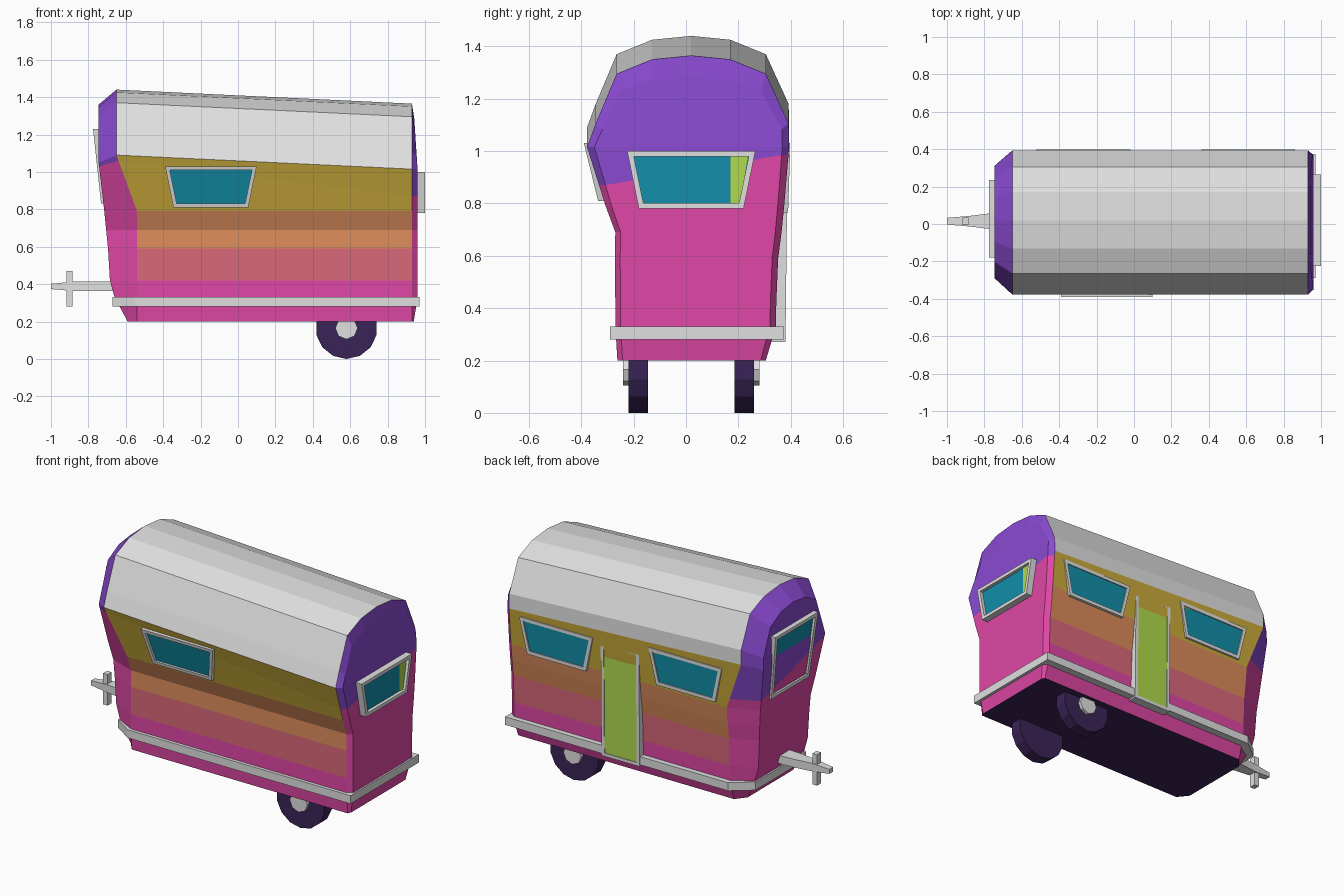
import bpy, bmesh, math
from mathutils import Vector

if "Cube" in bpy.data.objects:
    bpy.data.objects.remove(bpy.data.objects["Cube"])

# Colours (linear, converted from sRGB)
def lin(c):
    return c / 12.92 if c <= 0.04 else ((c + 0.055) / 1.055) ** 2.4

COL = {"silver": (.88, .88, .88), "pink": (.88, .28, .65), "purple": (.54, .29, .82),
       "teal": (.07, .56, .66), "lime": (.69, .86, .30), "mustard": (.79, .67, .23),
       "orange": (.86, .55, .36), "coral": (.86, .41, .48), "dark_violet": (.23, .14, .34)}
NAMES = list(COL)
MATS = {}
for n, c in COL.items():
    MATS[n] = bpy.data.materials.new(n)
    MATS[n].diffuse_color = (*[lin(v) for v in c], 1)


def finish(bm, name, colors):
    bmesh.ops.recalc_face_normals(bm, faces=bm.faces)
    me = bpy.data.meshes.new(name)
    bm.to_mesh(me)
    bm.free()
    for c in colors:
        me.materials.append(MATS[c])
    ob = bpy.data.objects.new(name, me)
    bpy.context.collection.objects.link(ob)
    return ob


def loft(name, loops, color, last=None):
    """Join loops of points in order and cap both ends; the last cap may differ in colour."""
    bm = bmesh.new()
    vs = [[bm.verts.new(p) for p in lp] for lp in loops]
    n = len(vs[0])
    for a, b in zip(vs, vs[1:]):
        for i in range(n):
            bm.faces.new((a[i], a[(i + 1) % n], b[(i + 1) % n], b[i]))
    bm.faces.new(vs[0])
    bm.faces.new(vs[-1]).material_index = 1 if last else 0
    return finish(bm, name, [color, last] if last else [color])


def box(name, lo, hi, color):
    q = [(lo[0], lo[1]), (hi[0], lo[1]), (hi[0], hi[1]), (lo[0], hi[1])]
    return loft(name, [[(x, y, z) for x, y in q] for z in (lo[2], hi[2])], color)


# Body: rows of (z, left y, right y, nose x), bottom to top; row 6 is the slanted paint edge
ROWS = [(.20, -.262, .305, -.59), (.33, -.27, .343, -.66), (.42, -.27, .345, -.685),
        (.59, -.272, .352, -.695), (.69, -.27, .365, -.705), (.79, -.307, .375, -.715),
        None, (1.09, -.378, .394, -.745), (1.18, -.345, .392, -.745),
        (1.37, -.265, .305, -.745), (1.425, -.13, .17, -.745), (1.44, .02, .02, -.745)]
# Station: kind, y scale, paint edge z left/right
STATIONS = [("nose", .78, 1.03, .85), ("front", 1, 1.06, .85),
            ("rear", 1, .87, .985), ("tail", .93, .87, .985)]


def place(kind, k, z, y, nx):
    upper = max(0, z - 1.09)
    x = {"nose": nx, "rear": .93, "tail": .96 - upper * .05,
         "front": -.54 - .11 * min(1, max(0, (z - .84) / .25))}[kind]
    if kind == "tail" and z < .25:
        x = .94
    if z > 1.085:
        z -= {"nose": .04 + min(.04, upper * .2), "front": 0, "rear": .075,
              "tail": .075 + .23 * upper}[kind]
    return (x, .02 + (y - .02) * k, z)


bm = bmesh.new()
grid = []
for kind, k, zl, zr in STATIONS:
    cols = ([], [])
    for i, r in enumerate(ROWS):
        for s in (0, 1):
            if r:
                p = place(kind, k, r[0], r[1 + s], r[3])
            else:
                lo, hi = (Vector(place(kind, k, q[0], q[1 + s], q[3])) for q in (ROWS[5], ROWS[7]))
                p = lo.lerp(hi, ((zl, zr)[s] - lo.z) / (hi.z - lo.z))
            if s and i == len(ROWS) - 1:
                cols[1].append(cols[0][-1])
            else:
                cols[s].append(bm.verts.new(p))
    grid.append(cols)


def face(vs, color):
    vs = list(dict.fromkeys(vs))
    bm.faces.new(vs).material_index = NAMES.index(color)


BANDS = ["pink"] * 2 + ["coral"] + ["orange"] * 2 + ["mustard"] * 2 + ["silver"] * 4
for j in range(3):
    a, b = grid[j], grid[j + 1]
    for i in range(len(ROWS) - 1):
        c = BANDS[i] if j == 1 else ("purple" if i >= 6 else "pink")
        for s in (0, 1):
            face((a[s][i], a[s][i + 1], b[s][i + 1], b[s][i]), c)
    face((a[0][0], b[0][0], b[1][0], a[1][0]), "dark_violet")
for g in (grid[0], grid[3]):
    for i in range(len(ROWS) - 1):
        face((g[0][i], g[0][i + 1], g[1][i + 1], g[1][i]), "purple" if i >= 6 else "pink")
finish(bm, "body", NAMES)


# Framed panels: four outer corners (top, top, bottom, bottom) and an inward direction
def panel(name, corners, inward, depth, rim, recess, color):
    outer = [Vector(p) for p in corners]
    inward = Vector(inward)
    inner = []
    for i, p in enumerate(outer):
        a, b = (outer[i - 1] - p).normalized(), (outer[(i + 1) % 4] - p).normalized()
        inner.append(p + (a + b) * rim / a.cross(b).length)
    loft(name, [[p + inward * depth for p in outer], outer, inner,
                [p + inward * recess for p in inner]], "silver", color)


panel("left_window", [(-.39, -.39, 1.03), (.10, -.39, 1.03), (.055, -.336, .81), (-.345, -.336, .81)],
      (0, 1, 0), .06, .021, .015, "teal")
for nm, x0, z in (("right_rear_window", .36, .985), ("right_front_window", -.52, 1.03)):
    panel(nm, [(x0, .397, z), (x0 + .5, .397, z), (x0 + .45, .39, z - .22), (x0 + .05, .39, z - .22)],
          (0, -1, 0), .05, .021, .006, "teal")
panel("tail_window", [(1, -.225, 1.0), (1, .265, 1.0), (1, .22, .78), (1, -.18, .78)],
      (-1, 0, 0), .06, .021, .02, "teal")
panel("nose_window", [(-.775, -.18, 1.23), (-.775, .235, 1.23), (-.732, .215, .83), (-.732, -.155, .83)],
      (1, 0, 0), .06, .022, .015, "teal")
panel("door", [(.05, .388, .975), (.31, .388, .975), (.31, .38, .27), (.05, .38, .27)],
      (0, -1, 0), .07, .02, .004, "lime")

# Lime strip in the tail window
q = [(.17, .979), (.236, .979), (.207, .801), (.17, .801)]
loft("tail_window_strip", [[(x, y, z) for y, z in q] for x in (.979, .983)], "lime")

# Bumper band around the body
ring = [(-.67, -.21), (-.55, -.29), (.97, -.29), (.97, .375), (-.55, .375), (-.67, .28)]
loft("bumper", [[(x, y, z) for x, y in ring] for z in (.28, .33)], "silver")


# Wheels and hubs
def disc(name, r, y0, y1, n, color):
    loft(name, [[(.58 + r * math.sin(2 * math.pi * i / n), y, .165 - r * math.cos(2 * math.pi * i / n))
                 for i in range(n)] for y in (y0, y1)], color)


for side, s in (("left", -1), ("right", 1)):
    disc(side + "_wheel", .165, .02 + s * .165, .02 + s * .24, 14, "dark_violet")
    disc(side + "_hub", .06, .02 + s * .23, .02 + s * .26, 8, "silver")

# Tow hitch and jack
loft("tow_hitch", [[(x, .015 + y * w, .388 + z * h) for y, z in ((-1, -1), (1, -1), (1, 1), (-1, 1))]
                   for x, w, h in ((-.62, .05, .025), (-.77, .042, .025), (-.88, .028, .025), (-1, .018, .014))],
     "silver")
box("hitch_jack", (-.917, -.005, .28), (-.885, .035, .47), "silver")

for m in bpy.data.materials:
    if m.users and not m.is_grease_pencil:
        m.use_nodes = True
        m.node_tree.nodes["Principled BSDF"].inputs["Base Color"].default_value = m.diffuse_color
